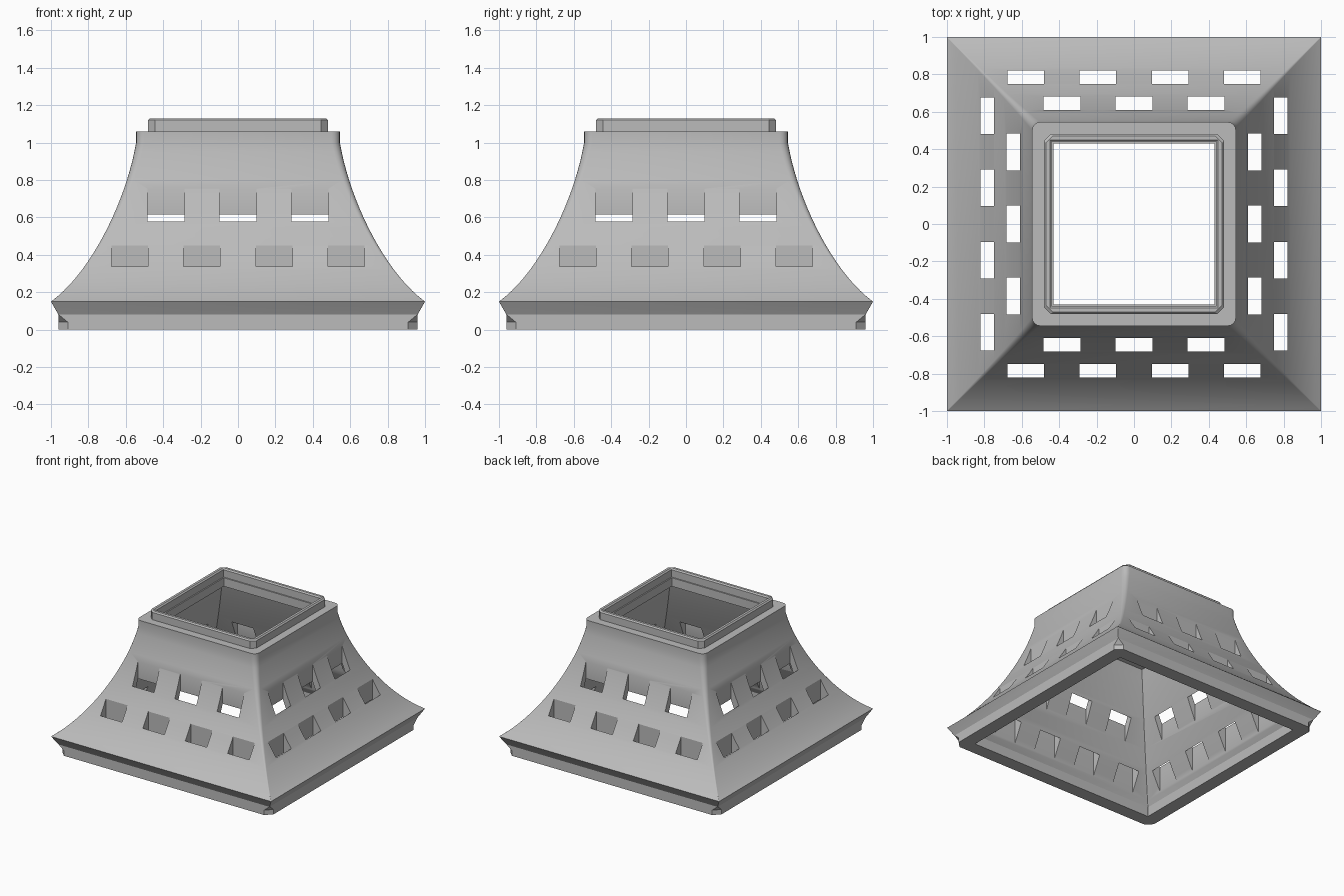
import bpy, bmesh, math
from mathutils import Vector, Matrix, geometry

cube = bpy.data.objects.get("Cube")
if cube:
    bpy.data.objects.remove(cube, do_unlink=True)

grey = bpy.data.materials.new("stone_grey")
grey.use_nodes = True
grey.diffuse_color = (0.5, 0.5, 0.5, 1)
grey.node_tree.nodes["Principled BSDF"].inputs["Base Color"].default_value = (0.5, 0.5, 0.5, 1)


def finish(name, bm):
    bmesh.ops.recalc_face_normals(bm, faces=bm.faces)
    mesh = bpy.data.meshes.new(name)
    bm.to_mesh(mesh)
    bm.free()
    mesh.materials.append(grey)
    obj = bpy.data.objects.new(name, mesh)
    bpy.context.collection.objects.link(obj)
    return obj


def square_ring(name, profile, steps=1):
    """Sweep a closed profile of (half width, height, corner size) round a square."""
    bm = bmesh.new()
    loops = []
    for half, z, corner in profile:
        loop = []
        for k in range(4):
            for i in range(steps + 1):
                a = math.pi / 2 * (k + i / steps)
                mid = math.pi / 2 * k + math.pi / 4
                c = (half - corner) * math.sqrt(2)
                loop.append(bm.verts.new((c * math.cos(mid) + corner * math.cos(a),
                                          c * math.sin(mid) + corner * math.sin(a), z)))
        loops.append(loop)
    for j, low in enumerate(loops):
        high = loops[(j + 1) % len(loops)]
        for i in range(len(low)):
            n = (i + 1) % len(low)
            bm.faces.new((low[i], low[n], high[n], high[i]))
    return finish(name, bm)


def curve(points, count):
    p = [Vector((x, 0, z)) for x, z in points]
    return [(v.x, v.z) for v in geometry.interpolate_bezier(*p, count)]


# Flared shell: concave outside, with corners that round off towards the top
TINY = 0.002
outer = [(h, z, TINY + 0.045 * (z - 0.15) / 0.9)
         for h, z in curve([(1, 0.15), (0.78, 0.31), (0.595, 0.70), (0.545, 1.0)], 20)]
inner = [(h, z, TINY)
         for h, z in curve([(0.485, 0.98), (0.575, 0.66), (0.75, 0.26), (0.85, 0.08)], 16)]
shell = square_ring("flared_shell", [(0.96, 0.08, TINY)] + outer
                    + [(0.545, 1.06, 0.045), (0.43, 1.06, TINY), (0.43, 0.99, TINY)] + inner, 4)

# Vertical window shafts: four low and three high on every side
bm = bmesh.new()
rows = [(0.785, 0.11, 0.60, (-0.578, -0.193, 0.193, 0.578)),
        (0.645, 0.30, 0.98, (-0.385, 0, 0.385))]
for side in range(4):
    turn = Matrix.Rotation(side * math.pi / 2, 4, 'Z')
    for depth, bottom, top, places in rows:
        for x in places:
            place = Matrix.Translation((x, depth, (bottom + top) / 2))
            size = Matrix.Diagonal((0.196, 0.072, top - bottom, 1))
            bmesh.ops.create_cube(bm, size=1, matrix=turn @ place @ size)
cutter = finish("window_cutter", bm)
cutter.hide_render = True

cut = shell.modifiers.new("windows", 'BOOLEAN')
cut.operation = 'DIFFERENCE'
cut.solver = 'EXACT'
cut.object = cutter
bpy.context.view_layer.objects.active = shell
shell.select_set(True)
bpy.ops.object.modifier_apply(modifier=cut.name)
bpy.data.objects.remove(cutter, do_unlink=True)
bpy.ops.object.shade_smooth_by_angle(angle=math.radians(30))

# Foot ring: corners cut away below a sloping notch
square_ring("foot_ring", [(0.96, 0, 0.05), (0.96, 0.04, 0.05), (0.96, 0.08, TINY),
                          (0.85, 0.08, TINY), (0.85, 0, TINY)])

# Collar around the top opening, with chamfered corners and top edge
square_ring("top_collar", [(0.48, 1.05, 0.035), (0.48, 1.12, 0.035), (0.47, 1.13, 0.035),
                           (0.45, 1.13, TINY), (0.44, 1.12, TINY), (0.44, 1.05, TINY)])
